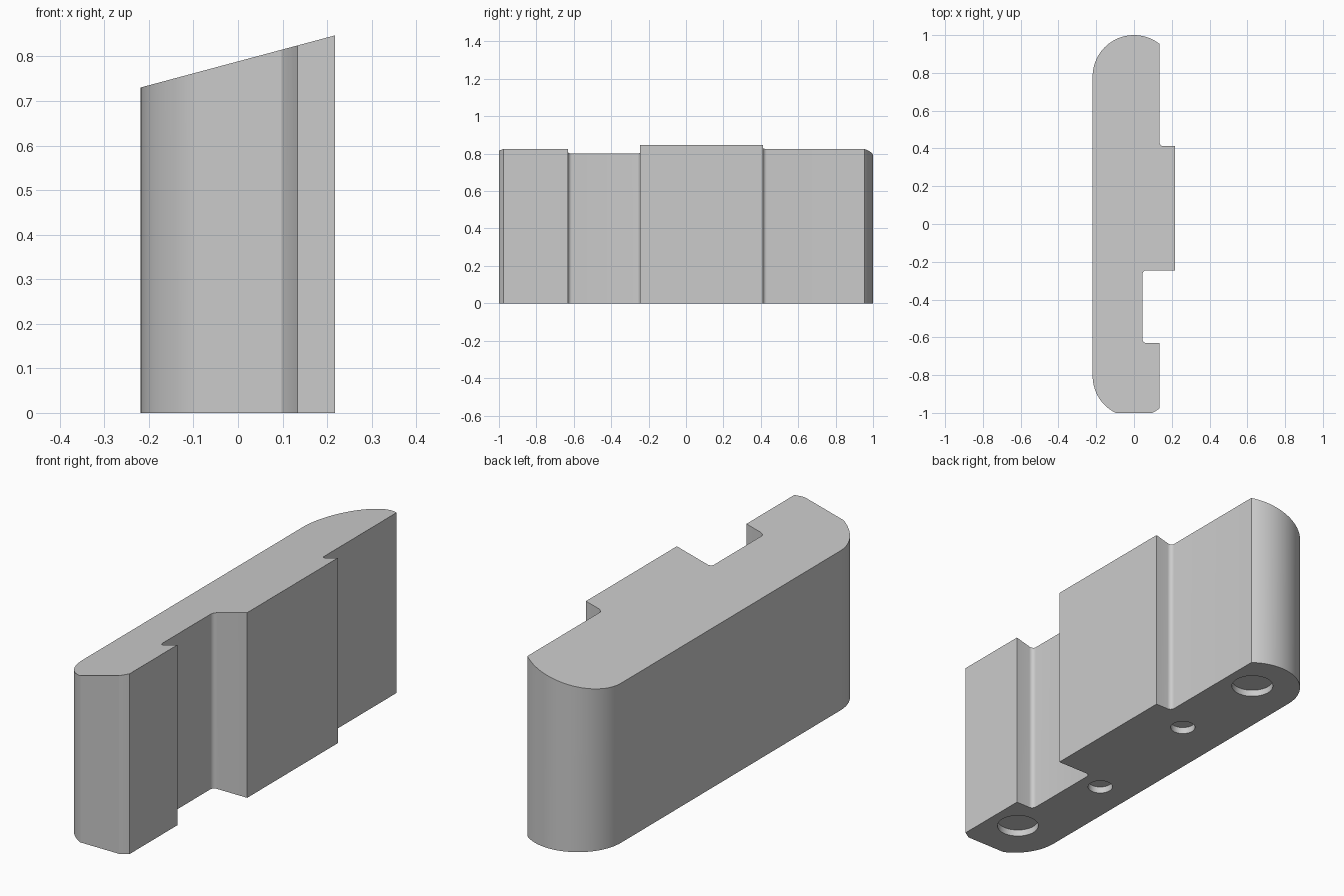
import bpy
import bmesh
import math

cube = bpy.data.objects.get("Cube")
if cube:
    bpy.data.objects.remove(cube, do_unlink=True)

# Single plain grey material
grey = bpy.data.materials.new("plain grey")
grey.use_nodes = True
colour = (0.6, 0.6, 0.6, 1)
grey.diffuse_color = colour
grey.node_tree.nodes["Principled BSDF"].inputs["Base Color"].default_value = colour

RADIUS = 0.219       # rounded ends
SIDE = 0.135         # stepped side plane
PAD = 0.218          # raised pad plane
CHANNEL = 0.045      # channel floor plane
FILLET = 0.02


def arc(cx, cy, r, start, end, steps):
    """Points along an arc, angles in radians."""
    angles = [start + (end - start) * i / steps for i in range(steps + 1)]
    return [(cx + r * math.cos(a), cy + r * math.sin(a)) for a in angles]


# Plan outline, counter-clockwise from the front end
side_angle = math.acos(SIDE / RADIUS)
front_y, back_y = -0.804, 1 - RADIUS
flat_angle = math.asin((1 + front_y) / RADIUS)
quarter = math.pi / 2
outline = arc(0, front_y, RADIUS, -flat_angle, -side_angle, 4)
outline += [(SIDE, -0.63)]
outline += arc(CHANNEL + FILLET, -0.63 - 0 + FILLET, FILLET, -quarter, -math.pi, 6)
outline += arc(CHANNEL + FILLET, -0.245 - FILLET, FILLET, math.pi, quarter, 6)
outline += [(PAD, -0.245), (PAD, 0.412)]
outline += arc(SIDE + FILLET, 0.412 + FILLET, FILLET, -quarter, -math.pi, 6)
outline += arc(0, back_y, RADIUS, side_angle, math.pi, 32)
outline += arc(0, front_y, RADIUS, math.pi, 2 * math.pi - flat_angle - 2 * (quarter - flat_angle), 18)

# Block body: extruded outline with a top sloping up across x
bm = bmesh.new()
base = bm.faces.new([bm.verts.new((x, y, 0)) for x, y in outline])
top = bmesh.ops.extrude_face_region(bm, geom=[base])["geom"]
for v in top:
    if isinstance(v, bmesh.types.BMVert):
        v.co.z = 0.789 + math.tan(math.radians(15)) * v.co.x
bmesh.ops.recalc_face_normals(bm, faces=bm.faces)
mesh = bpy.data.meshes.new("block_body")
bm.to_mesh(mesh)
bm.free()
mesh.materials.append(grey)
body = bpy.data.objects.new("block_body", mesh)
bpy.context.collection.objects.link(body)

# Shallow round pockets in the underside: x, y, radius
DEPTH = 0.03
for x, y, r in [(0, 0.8, 0.089), (0, 0.33, 0.053), (-0.057, -0.296, 0.053), (0, -0.785, 0.089)]:
    bpy.ops.mesh.primitive_cylinder_add(vertices=48, radius=r, depth=2 * DEPTH, location=(x, y, 0))
    cutter = bpy.context.object
    cutter.name = "pocket_cutter"
    cutter.hide_render = True
    cutter.data.materials.append(grey)
    cut = body.modifiers.new("pocket", "BOOLEAN")
    cut.operation = "DIFFERENCE"
    cut.solver = "EXACT"
    cut.object = cutter
    bpy.context.view_layer.objects.active = body
    bpy.ops.object.modifier_apply(modifier=cut.name)
    bpy.data.objects.remove(cutter, do_unlink=True)

# Smooth curves, crisp edges
bpy.ops.object.select_all(action="DESELECT")
body.select_set(True)
bpy.context.view_layer.objects.active = body
bpy.ops.object.shade_smooth_by_angle(angle=math.radians(25))
